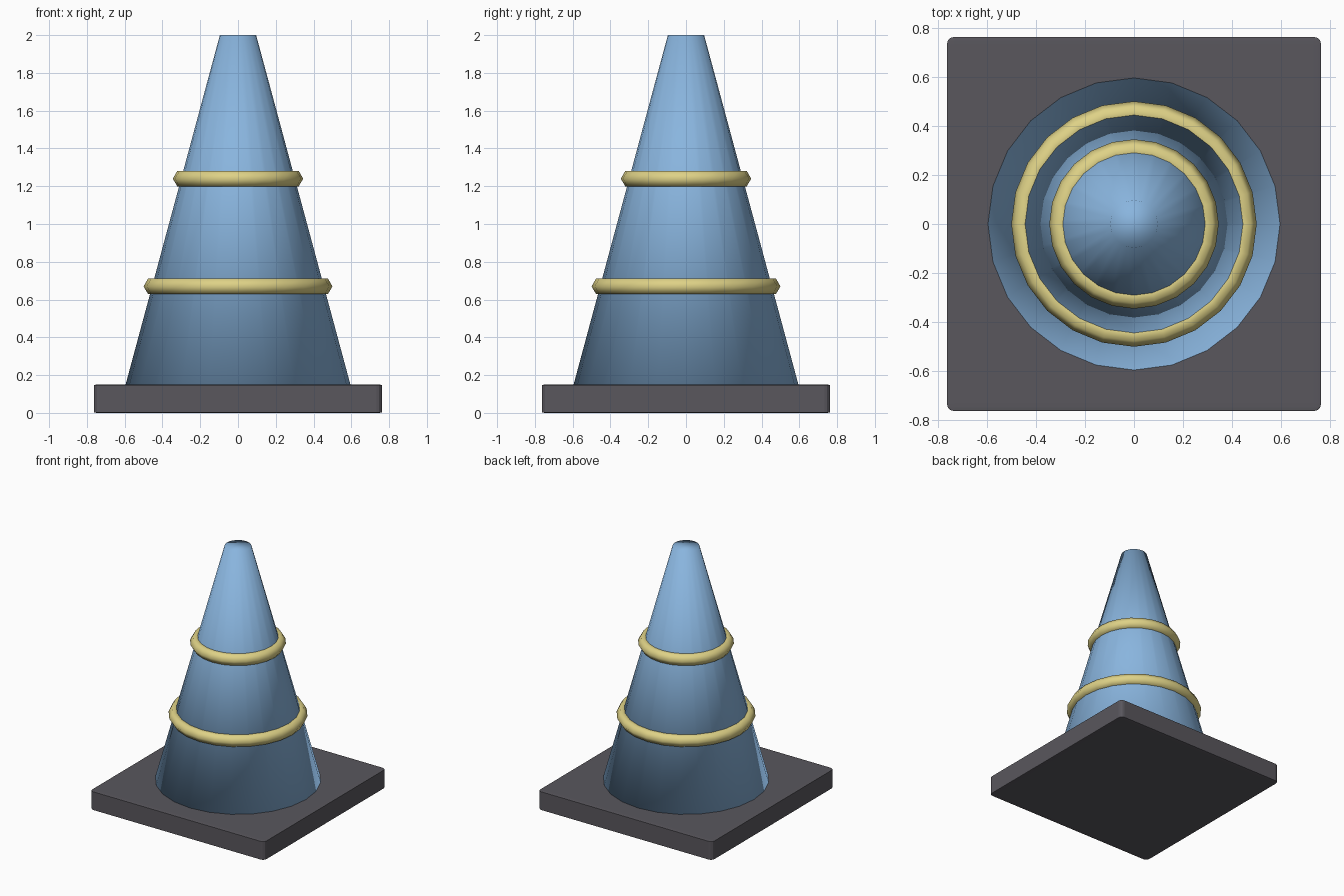
import bpy

cube = bpy.data.objects.get("Cube")
if cube:
    bpy.data.objects.remove(cube, do_unlink=True)

SIDES = 24
BASE_TOP = 0.15
HEIGHT = 2.0


def make_material(name, rgb):
    mat = bpy.data.materials.new(name)
    mat.use_nodes = True
    colour = (*rgb, 1.0)
    mat.diffuse_color = colour
    mat.node_tree.nodes["Principled BSDF"].inputs["Base Color"].default_value = colour
    return mat


def finish(name, mat):
    obj = bpy.context.object
    obj.name = name
    obj.data.materials.append(mat)
    return obj


blue = make_material("light blue", (0.25, 0.46, 0.73))
yellow = make_material("pale yellow", (0.73, 0.64, 0.24))
grey = make_material("dark grey", (0.10, 0.095, 0.11))

# Square base: the bevel is squashed with the slab, so it rounds the corners most
bpy.ops.mesh.primitive_cube_add(size=1, location=(0, 0, BASE_TOP / 2))
base = finish("base", grey)
base.scale = (1.525, 1.525, BASE_TOP)
bevel = base.modifiers.new("rounded corners", "BEVEL")
bevel.width = 0.02
bevel.segments = 3

# Tapered body, softly shaded right over its caps
bpy.ops.mesh.primitive_cone_add(vertices=SIDES, radius1=0.595, radius2=0.096,
                                depth=HEIGHT - BASE_TOP,
                                location=(0, 0, (HEIGHT + BASE_TOP) / 2))
finish("cone_body", blue)
bpy.ops.object.shade_smooth()

# Two raised bands with six-sided sections
for name, radius, z in (("lower_band", 0.453, 0.67), ("upper_band", 0.298, 1.24)):
    bpy.ops.mesh.primitive_torus_add(major_segments=SIDES, minor_segments=6,
                                     major_radius=radius, minor_radius=0.047,
                                     location=(0, 0, z))
    finish(name, yellow)
    bpy.ops.object.shade_smooth()
